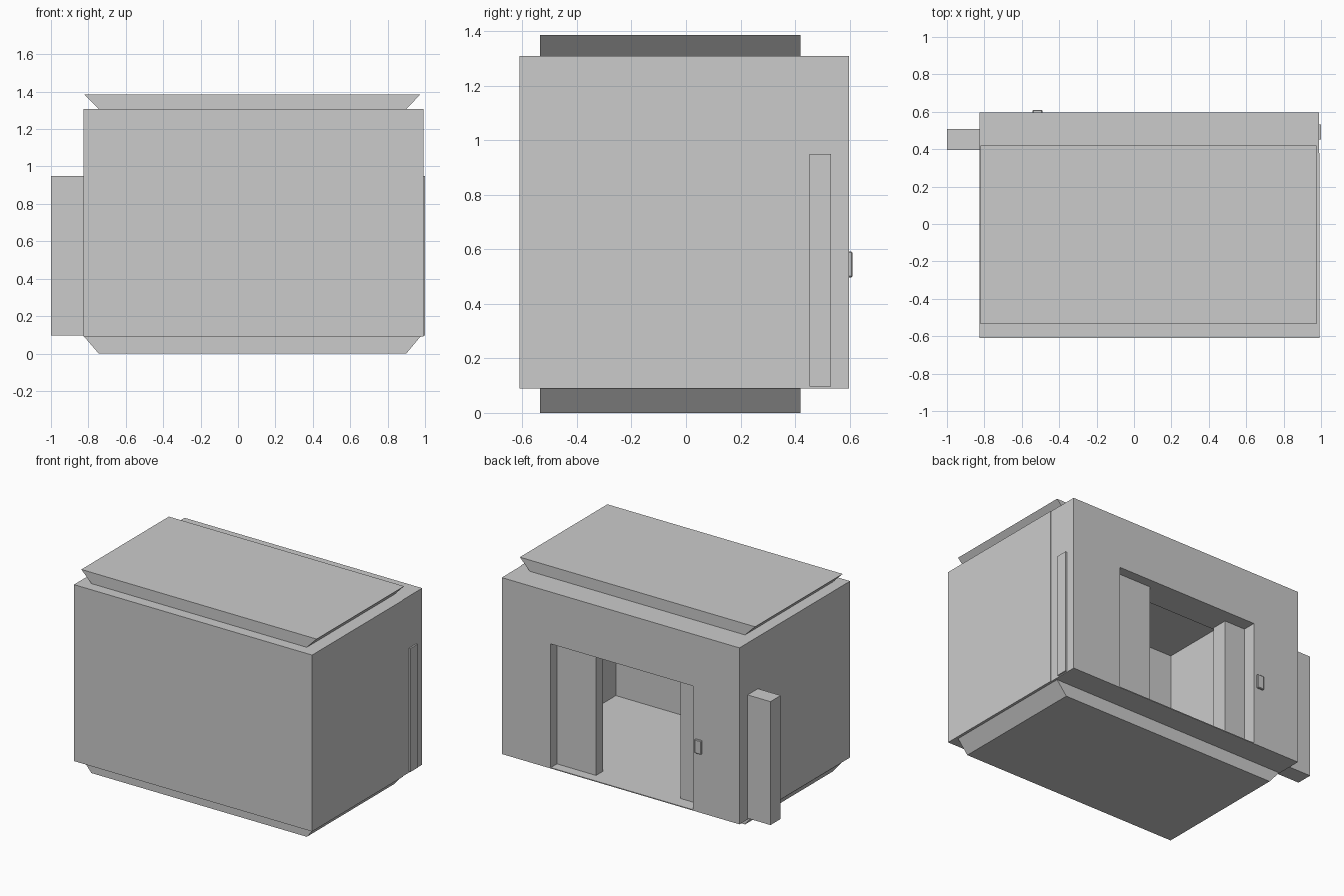
import bpy, bmesh
from mathutils import Vector

if "Cube" in bpy.data.objects:
    bpy.data.objects.remove(bpy.data.objects["Cube"])


def prism(name, profile, lo, hi, axis):
    """Extrude a 2D profile along 'y' (profile is x,z) or 'z' (profile is x,y)."""
    bm = bmesh.new()
    place = (lambda p: (p[0], lo, p[1])) if axis == 'y' else (lambda p: (p[0], p[1], lo))
    face = bm.faces.new([bm.verts.new(place(p)) for p in profile])
    step = Vector((0, hi - lo, 0)) if axis == 'y' else Vector((0, 0, hi - lo))
    new = bmesh.ops.extrude_face_region(bm, geom=[face], use_keep_orig=True)['geom']
    bmesh.ops.translate(bm, vec=step, verts=[g for g in new if isinstance(g, bmesh.types.BMVert)])
    bmesh.ops.recalc_face_normals(bm, faces=bm.faces)
    mesh = bpy.data.meshes.new(name)
    bm.to_mesh(mesh)
    bm.free()
    ob = bpy.data.objects.new(name, mesh)
    bpy.context.collection.objects.link(ob)
    return ob


def box(name, x0, x1, y0, y1, z0, z1):
    return prism(name, [(x0, y0), (x1, y0), (x1, y1), (x0, y1)], z0, z1, 'z')


L, R = -0.826, 0.993            # cabin sides
FRONT, INNER, BACK = -0.61, 0.38, 0.597
Z0, Z1 = 0.09, 1.308            # cabin bottom and top
T = 0.1                         # wall thickness
DL, DR, DTOP = -0.47, 0.615, 0.95   # doorway

# three-sided cabin wall
prism("cabin_walls", [(L, FRONT), (R, FRONT), (R, INNER), (R - T, INNER),
                      (R - T, FRONT + T), (L + T, FRONT + T), (L + T, INNER), (L, INNER)],
      Z0, Z1, 'z')

# thick door wall with the opening
prism("door_wall", [(L, Z0), (DL, Z0), (DL, DTOP), (DR, DTOP), (DR, Z0),
                    (R - 0.004, Z0), (R - 0.004, Z1), (L, Z1)], INNER, BACK, 'y')

# floor running out through the doorway, and ceiling
prism("floor", [(L + T, FRONT + T), (R - T, FRONT + T), (R - T, INNER), (DR, INNER),
                (DR, BACK), (DL, BACK), (DL, INNER), (L + T, INNER)], Z0, Z0 + 0.006, 'z')
box("ceiling", L + T, R - T, FRONT + T, INNER, Z1 - 0.006, Z1)

# tapered base and roof cap, wider at the top
for name, z0, z1 in (("base", 0.0, Z0), ("roof_cap", Z1, 1.385)):
    prism(name, [(-0.745, z0), (0.9, z0), (0.975, z1), (-0.822, z1)], -0.535, 0.42, 'y')

# two sliding doors, slid half open past the cabin sides
box("left_door", -1.0, -0.312, 0.395, 0.507, 0.097, 0.949)
box("right_door", 0.315, 1.0, 0.453, 0.531, 0.097, 0.949)

# call button beside the doorway
button = box("call_button", -0.542, -0.49, BACK - 0.005, 0.61, 0.497, 0.592)
bevel = button.modifiers.new("Bevel", 'BEVEL')
bevel.width, bevel.segments = 0.004, 1
